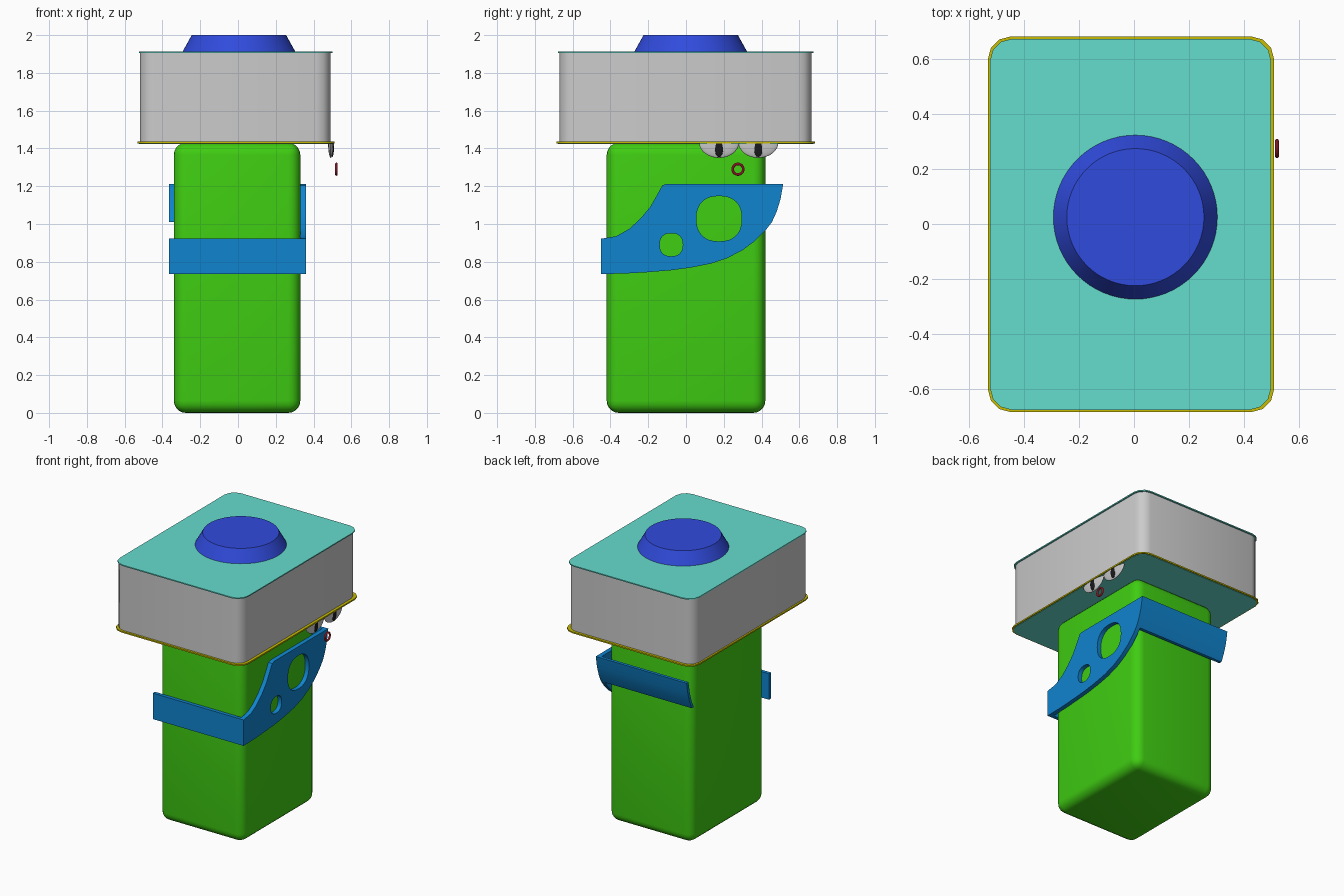
import bpy, bmesh, math
from mathutils import Matrix, Vector

if "Cube" in bpy.data.objects:
    bpy.data.objects.remove(bpy.data.objects["Cube"])


def material(name, rgb):
    m = bpy.data.materials.new(name)
    m.diffuse_color = (*rgb, 1)
    m.use_nodes = True
    m.node_tree.nodes["Principled BSDF"].inputs["Base Color"].default_value = m.diffuse_color
    return m


GREEN = material("green", (0.05, 0.61, 0.006))
BLUE = material("blue", (0.005, 0.23, 0.62))
ROYAL = material("royal_blue", (0.03, 0.07, 0.72))
TEAL = material("teal", (0.13, 0.72, 0.61))
YELLOW = material("yellow", (0.58, 0.5, 0.0))
RED = material("red", (0.7, 0.03, 0.05))
BLACK = material("black", (0.01, 0.01, 0.012))


def finish(ob, mat=None):
    if mat:
        ob.data.materials.clear()
        ob.data.materials.append(mat)
    bpy.ops.object.select_all(action='DESELECT')
    ob.select_set(True)
    bpy.context.view_layer.objects.active = ob
    bpy.ops.object.shade_smooth_by_angle(angle=math.radians(35))
    return ob


def from_bmesh(name, bm, mat=None):
    bmesh.ops.recalc_face_normals(bm, faces=bm.faces)
    me = bpy.data.meshes.new(name)
    bm.to_mesh(me)
    bm.free()
    ob = bpy.data.objects.new(name, me)
    bpy.context.collection.objects.link(ob)
    return finish(ob, mat)


def box(name, lo, hi, mat=None, r=0, seg=3, all_edges=False):
    """Box between two corners, rounding vertical edges or all of them."""
    lo, hi = Vector(lo), Vector(hi)
    bm = bmesh.new()
    bmesh.ops.create_cube(bm, size=1, matrix=Matrix.Translation((lo + hi) / 2)
                          @ Matrix.Diagonal((*(hi - lo), 1)))
    if r:
        edges = [e for e in bm.edges if all_edges
                 or abs(e.verts[0].co.z - e.verts[1].co.z) > 1e-4]
        bmesh.ops.bevel(bm, geom=edges, offset=r, segments=seg, profile=0.5,
                        affect='EDGES')
    return from_bmesh(name, bm, mat)


def side_profile(name, loops, x0, x1, mat):
    """Extrude closed (y, z) loops along x; inner loops become holes."""
    cu = bpy.data.curves.new(name, 'CURVE')
    cu.dimensions = '2D'
    cu.fill_mode = 'BOTH'
    cu.extrude = (x1 - x0) / 2
    for pts in loops:
        sp = cu.splines.new('POLY')
        sp.points.add(len(pts) - 1)
        for p, (y, z) in zip(sp.points, pts):
            p.co = (y, z, 0, 1)
        sp.use_cyclic_u = True
    ob = bpy.data.objects.new(name, cu)
    bpy.context.collection.objects.link(ob)
    ob.location.x = (x0 + x1) / 2
    ob.rotation_euler = (math.pi / 2, 0, math.pi / 2)
    bpy.ops.object.select_all(action='DESELECT')
    ob.select_set(True)
    bpy.context.view_layer.objects.active = ob
    bpy.ops.object.convert(target='MESH')
    return finish(bpy.context.object, mat)


def squircle(cy, cz, r, n=32):
    pts = []
    for i in range(n):
        c, s = math.cos(math.tau * i / n), math.sin(math.tau * i / n)
        pts.append((cy + r * math.copysign(abs(c) ** 0.85, c),
                    cz + r * math.copysign(abs(s) ** 0.85, s)))
    return pts


# Body
box("body", (-0.34, -0.42, 0), (0.33, 0.42, 1.43), GREEN, 0.065, 5, True)

# Head: wall, top plate, bottom rim and underside
box("head_wall", (-0.52, -0.67, 1.43), (0.49, 0.665, 1.906), None, 0.075)
box("top_plate", (-0.525, -0.678, 1.904), (0.5, 0.675, 1.912), TEAL, 0.08)
box("bottom_rim", (-0.532, -0.685, 1.426), (0.51, 0.683, 1.436), YELLOW, 0.08)
box("underside", (-0.524, -0.677, 1.423), (0.502, 0.675, 1.43), TEAL, 0.08)

# Top button
bm = bmesh.new()
bmesh.ops.create_cone(bm, cap_ends=True, segments=64, radius1=0.3, radius2=0.25,
                      depth=0.09, matrix=Matrix.Translation((0.005, 0.025, 1.955)))
from_bmesh("top_button", bm, ROYAL)

# Strap: side plate with two holes, front band, curved back band
lower = [(-0.45, 0.735), (-0.32, 0.738), (-0.2, 0.745), (-0.08, 0.755), (0.03, 0.77),
         (0.13, 0.79), (0.22, 0.82), (0.3, 0.862), (0.365, 0.91), (0.42, 0.965)]
back = [(0.455, 1.01), (0.48, 1.065), (0.5, 1.13), (0.515, 1.213)]
upper = [(-0.1, 1.213), (-0.125, 1.205), (-0.15, 1.16), (-0.19, 1.09), (-0.24, 1.03),
         (-0.3, 0.975), (-0.37, 0.935), (-0.45, 0.922)]
side_profile("strap_side", [lower + back + upper, squircle(0.175, 1.028, 0.12),
                            squircle(-0.078, 0.89, 0.061)], 0.328, 0.36, BLUE)
box("strap_front", (-0.365, -0.45, 0.735), (0.345, -0.425, 0.922), BLUE)
side_profile("strap_back", [back + [(y - 0.022, z) for y, z in reversed(back)]],
             -0.365, 0.345, BLUE)


# Eyes: lower halves of flattened balls, each with a slit pupil
def half_ball(name, centre, radii, mat, cut):
    bm = bmesh.new()
    bmesh.ops.create_uvsphere(bm, u_segments=32, v_segments=16, radius=1,
                              matrix=Matrix.Translation(centre) @ Matrix.Diagonal((*radii, 1)))
    res = bmesh.ops.bisect_plane(bm, geom=bm.verts[:] + bm.edges[:] + bm.faces[:],
                                 plane_co=(0, 0, cut), plane_no=(0, 0, 1), clear_outer=True)
    rim = [e for e in res['geom_cut'] if isinstance(e, bmesh.types.BMEdge)]
    if rim:
        bmesh.ops.holes_fill(bm, edges=rim)
    return from_bmesh(name, bm, mat)


for side, y in (("front", 0.175), ("back", 0.383)):
    half_ball(side + "_eye", (0.491, y, 1.432), (0.014, 0.106, 0.082), None, 1.43)
    half_ball(side + "_pupil", (0.499, y, 1.405), (0.009, 0.024, 0.05), BLACK, 1.428)

# Mouth ring
bpy.ops.mesh.primitive_torus_add(location=(0.521, 0.275, 1.29), rotation=(0, math.pi / 2, 0),
                                 major_segments=32, minor_segments=10,
                                 major_radius=0.028, minor_radius=0.007)
bpy.context.object.name = "mouth_ring"
finish(bpy.context.object, RED)
